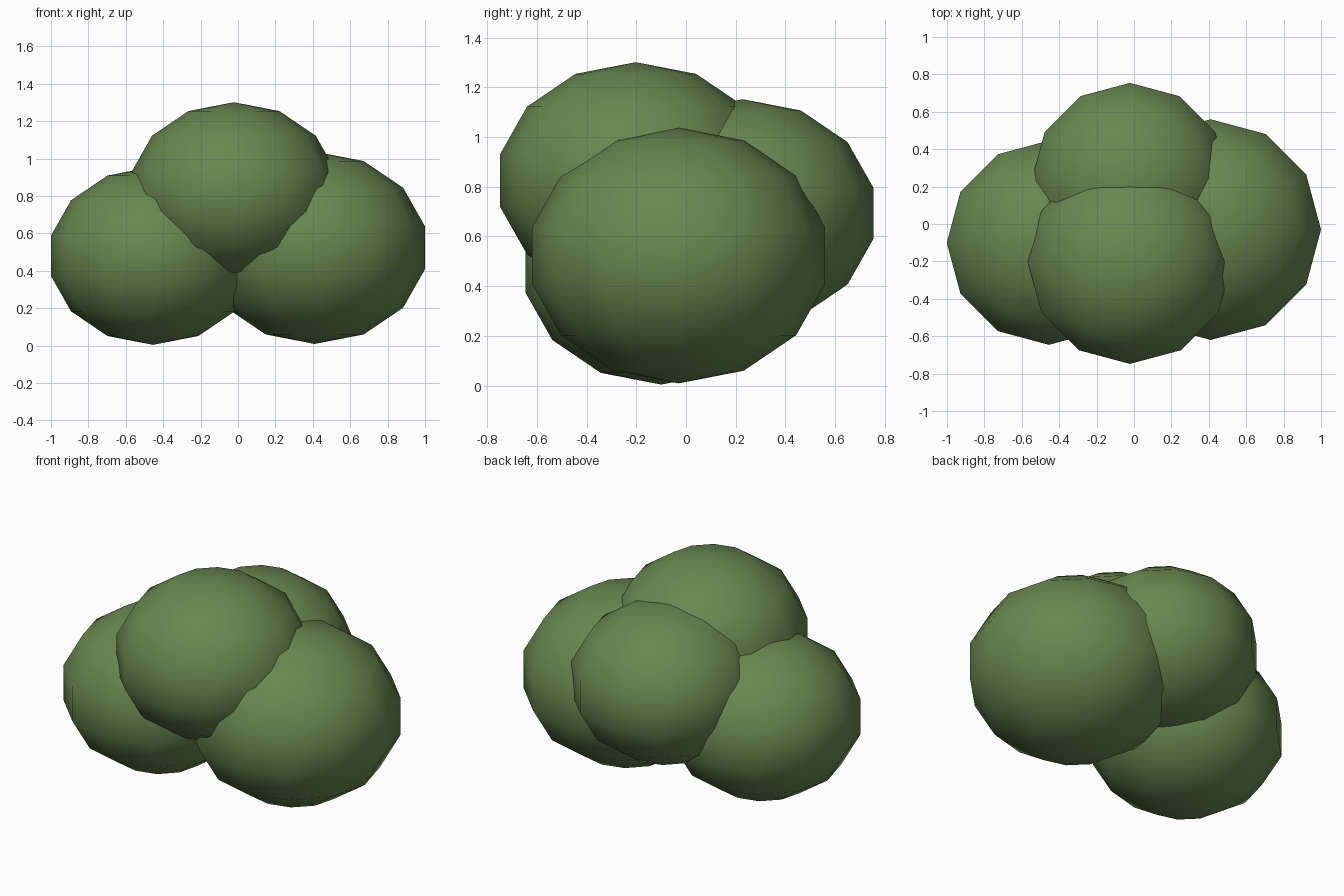
import bpy

cube = bpy.data.objects.get("Cube")
if cube:
    bpy.data.objects.remove(cube, do_unlink=True)

# Leaf colour
leaf = bpy.data.materials.new("leaf_green")
leaf.use_nodes = True
colour = (0.138, 0.245, 0.08, 1)
leaf.diffuse_color = colour
bsdf = leaf.node_tree.nodes["Principled BSDF"]
bsdf.inputs["Base Color"].default_value = colour
bsdf.inputs["Roughness"].default_value = 0.9

SQUASH = 0.85  # every clump is slightly flattened


def clump(name, centre, radius):
    """Low-poly, smooth-shaded, flattened ball of foliage."""
    bpy.ops.mesh.primitive_uv_sphere_add(
        segments=12, ring_count=7, radius=radius, location=centre)
    ob = bpy.context.object
    ob.name = name
    ob.scale.z = SQUASH
    bpy.ops.object.transform_apply(location=False, rotation=False, scale=True)
    bpy.ops.object.shade_smooth()
    ob.data.materials.append(leaf)


# Bush clumps
clump("right_clump", (-0.455, -0.10, 0.48), 0.56)
clump("left_clump", (0.41, -0.03, 0.523), 0.605)
clump("front_top_clump", (-0.022, -0.202, 0.825), 0.56)
clump("back_clump", (-0.022, 0.228, 0.693), 0.54)
